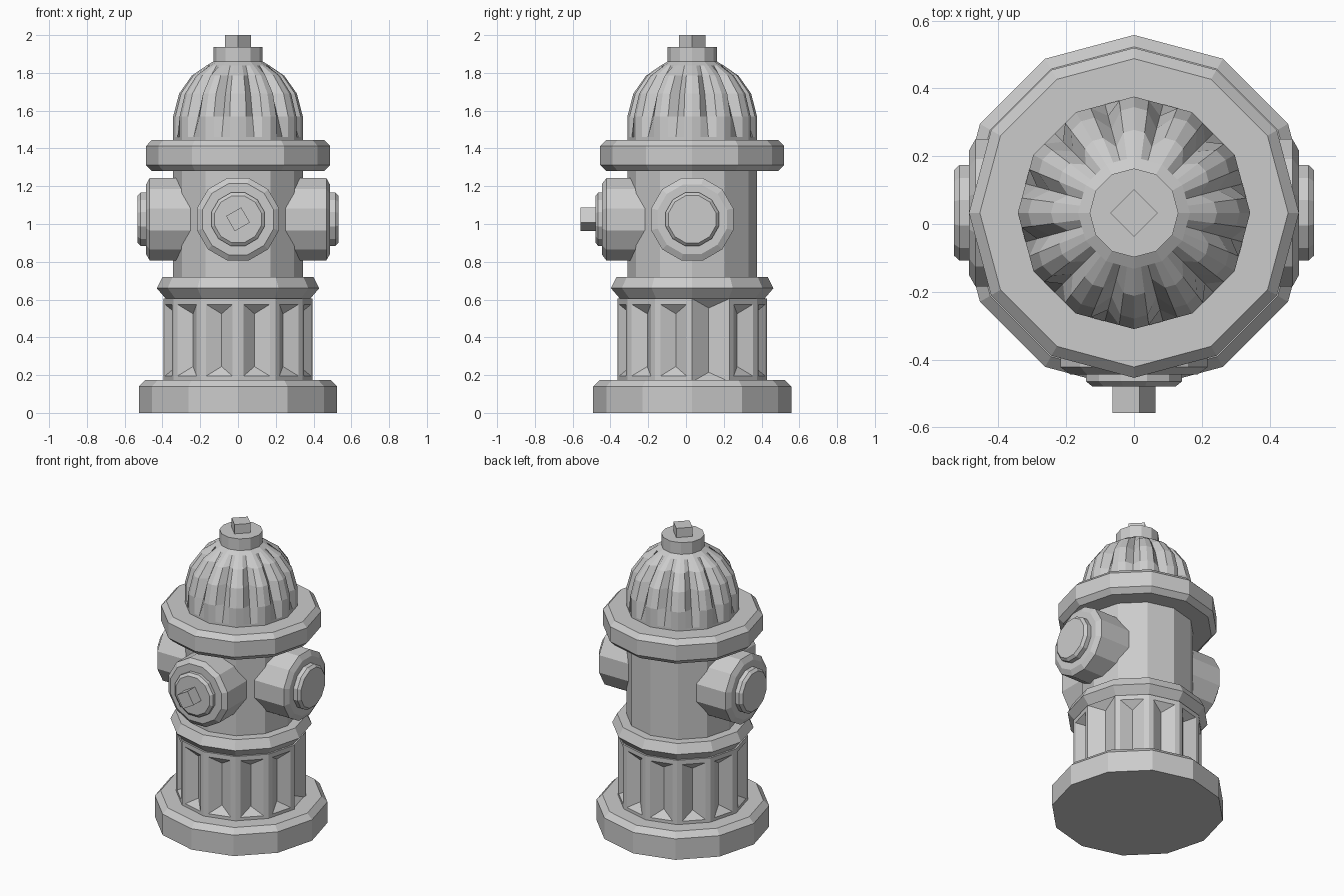
import bpy, bmesh
from math import sin, cos, pi, radians
from mathutils import Matrix, Vector

if "Cube" in bpy.data.objects:
    bpy.data.objects.remove(bpy.data.objects["Cube"])

CY = 0.033  # the barrel axis sits slightly behind the origin
AXIS = Matrix.Translation((0, CY, 0))


def finish(name, bm, matrix=AXIS):
    bmesh.ops.recalc_face_normals(bm, faces=bm.faces[:])
    mesh = bpy.data.meshes.new(name)
    bm.to_mesh(mesh)
    bm.free()
    mesh.transform(matrix)
    obj = bpy.data.objects.new(name, mesh)
    bpy.context.collection.objects.link(obj)
    return obj


def loft(rings):
    """Skin a stack of equally long point rings and cap both ends."""
    bm = bmesh.new()
    rows = [[bm.verts.new(p) for p in ring] for ring in rings]
    n = len(rows[0])
    sides = []
    for a, b in zip(rows, rows[1:]):
        for i in range(n):
            j = (i + 1) % n
            sides.append(bm.faces.new((a[i], a[j], b[j], b[i])))
    bm.faces.new(rows[0][::-1])
    bm.faces.new(rows[-1])
    return bm, sides


def lathe(profile, n=12, phase=0.0):
    """Faceted turned solid from (radius, height) pairs."""
    return loft([[(r * cos(2 * pi * i / n + phase), r * sin(2 * pi * i / n + phase), z)
                  for i in range(n)] for r, z in profile])


# Base, collar, upper barrel, flange and top
turned = {
    "base": [(0.525, 0), (0.525, 0.14), (0.49, 0.175)],
    "collar": [(0.37, 0.59), (0.43, 0.66), (0.40, 0.72)],
    "upper_barrel": [(0.343, 0.70), (0.343, 1.30)],
    "flange": [(0.455, 1.28), (0.487, 1.312), (0.487, 1.413), (0.455, 1.445)],
    "neck": [(0.131, 1.83), (0.131, 1.938)],
}
for name, profile in turned.items():
    finish(name, lathe(profile)[0])
finish("top_nut", lathe([(0.07, 1.93), (0.07, 2.0)], 4)[0])

# Lower barrel with a pointed V recess in every facet
bm, sides = lathe([(0.395, 0.165), (0.395, 0.605)])
for f in sides:
    bmesh.ops.inset_individual(bm, faces=[f], thickness=0.043)
    out = f.calc_center_median()
    inward = -Vector((out.x, out.y, 0)).normalized() * 0.045
    v = list(f.verts)  # bottom pair, then top pair
    low = bm.verts.new((v[0].co + v[1].co) / 2 + inward + Vector((0, 0, 0.05)))
    high = bm.verts.new((v[2].co + v[3].co) / 2 + inward - Vector((0, 0, 0.05)))
    bm.faces.remove(f)
    for quad in ((v[0], v[1], low), (v[1], v[2], high, low),
                 (v[2], v[3], high), (v[3], v[0], low, high)):
        bm.faces.new(quad)
finish("lower_barrel", bm)

# Dome: twelve lobes parted by grooves that fade at top and bottom
dome = [(0.343, 1.43, 0), (0.343, 1.46, 0), (0.343, 1.57, 0.035), (0.312, 1.69, 0.045),
        (0.245, 1.785, 0.035), (0.165, 1.84, 0), (0.131, 1.86, 0)]
rings = []
for r, z, depth in dome:
    ring = []
    for k in range(48):
        a = k * pi / 24
        off = (k % 4) * pi / 24 - (pi / 6 if k % 4 > 2 else 0)
        rr = r * cos(pi / 12) / cos(pi / 12 - abs(off))
        if k % 4 == 2:
            rr -= depth
        ring.append((rr * cos(a), rr * sin(a), z))
    rings.append(ring)
finish("dome", loft(rings)[0])

# Outlets: two at the sides and a larger one in front
HUB = Matrix.Translation((0, CY, 1.025))
side = [(0.225, 0.2), (0.225, 0.468), (0.19, 0.487), (0.146, 0.487),
        (0.146, 0.515), (0.13, 0.532)]
for name, angle in (("right_outlet", 90), ("left_outlet", -90)):
    finish(name, lathe(side, 12, pi / 12)[0], HUB @ Matrix.Rotation(radians(angle), 4, 'Y'))
front = [(0.225, 0.2), (0.225, 0.455), (0.195, 0.477), (0.146, 0.477),
         (0.146, 0.498), (0.128, 0.512)]
FORWARD = HUB @ Matrix.Rotation(pi / 2, 4, 'X')
finish("front_outlet", lathe(front, 12, pi / 12)[0], FORWARD)
finish("front_nut", lathe([(0.065, 0.5), (0.065, 0.591)], 4, -pi / 12)[0], FORWARD)
